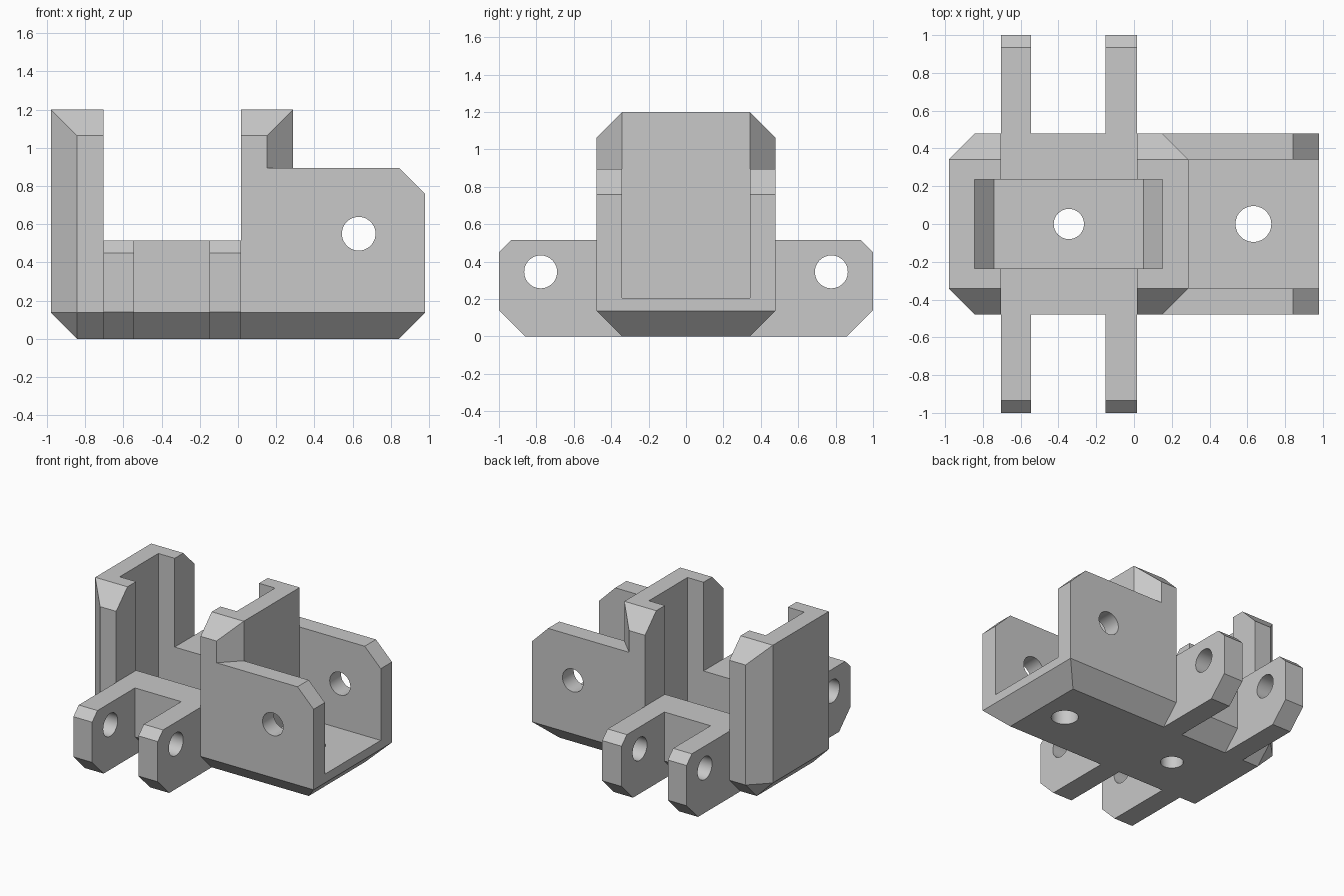
import bpy, bmesh
from mathutils import Vector

if "Cube" in bpy.data.objects:
    bpy.data.objects.remove(bpy.data.objects["Cube"], do_unlink=True)

HALF_X, HALF_Y, TOP = 0.98, 0.478, 1.2
CHAMFER = 0.137
JAW_L, JAW_R = -0.705, 0.015      # facing sides of the two jaws
JAW_BACK = 0.288                  # wall between pocket and channel
DECK, CHEEK = 0.515, 0.895        # heights of the saddle and channel cheeks
INNER = HALF_Y - CHAMFER

grey = bpy.data.materials.new("light grey plastic")
grey.use_nodes = True
grey.diffuse_color = (0.58, 0.58, 0.58, 1)
grey.node_tree.nodes["Principled BSDF"].inputs["Base Color"].default_value = grey.diffuse_color


def to_object(name, bm):
    bmesh.ops.recalc_face_normals(bm, faces=bm.faces)
    mesh = bpy.data.meshes.new(name)
    bm.to_mesh(mesh)
    bm.free()
    obj = bpy.data.objects.new(name, mesh)
    bpy.context.collection.objects.link(obj)
    return obj


def prism(name, profile, axis, lo, hi):
    """Extrude a 2D profile along an axis; profile uses the other two axes in order."""
    bm = bmesh.new()

    def point(p, depth):
        co = list(p)
        co.insert("xyz".index(axis), depth)
        return bm.verts.new(co)

    face = bm.faces.new([point(p, lo) for p in profile])
    moved = bmesh.ops.extrude_face_region(bm, geom=[face])["geom"]
    shift = Vector((0, 0, 0))
    shift["xyz".index(axis)] = hi - lo
    bmesh.ops.translate(bm, vec=shift,
                        verts=[v for v in moved if isinstance(v, bmesh.types.BMVert)])
    return to_object(name, bm)


def box(name, x, y, z):
    return prism(name, [(x[0], y[0]), (x[1], y[0]), (x[1], y[1]), (x[0], y[1])], "z", *z)


def rod(name, radius, axis, centre, lo, hi):
    """Round bar along an axis, used for drilling."""
    from math import cos, sin, tau
    n = 48
    ring = [(centre[0] + radius * cos(tau * i / n),
             centre[1] + radius * sin(tau * i / n)) for i in range(n)]
    return prism(name, ring, axis, lo, hi)


def combine(target, other, operation):
    other.hide_render = True
    mod = target.modifiers.new("combine", "BOOLEAN")
    mod.operation, mod.solver, mod.object = operation, "EXACT", other
    bpy.context.view_layer.objects.active = target
    bpy.ops.object.modifier_apply(modifier=mod.name)
    bpy.data.objects.remove(other, do_unlink=True)


# Main block with chamfered bottom, left corners and long top edges
body = box("bracket_body", (-HALF_X, HALF_X), (-HALF_Y, HALF_Y), (0, TOP))
body.data.materials.append(grey)
bm = bmesh.new()
bm.from_mesh(body.data)


def chamfered(edge):
    mid = (edge.verts[0].co + edge.verts[1].co) / 2
    bottom = mid.z < 0.01
    left_corner = mid.x < -0.9 and abs(mid.y) > 0.4
    long_top = mid.z > 1.1 and abs(mid.y) > 0.4
    return bottom or left_corner or long_top


bmesh.ops.bevel(bm, geom=[e for e in bm.edges if chamfered(e)], offset=CHAMFER,
                offset_type="OFFSET", segments=1, affect="EDGES", profile=0.5)
bm.to_mesh(body.data)
bm.free()

# Hinge arms run through the block and stick out front and back
half_arm = [(0.86, 0), (1, 0.14), (1, 0.45), (0.935, DECK)]
arm_profile = half_arm + [(-y, z) for y, z in reversed(half_arm)]
for lo, hi in ((JAW_L, -0.545), (-0.15, JAW_R)):
    combine(body, prism("hinge_arm", arm_profile, "x", lo, hi), "UNION")

# Gap between the jaws, and the space above the channel cheeks
combine(body, box("jaw_gap", (JAW_L, JAW_R), (-0.6, 0.6), (DECK, 1.4)), "DIFFERENCE")
combine(body, box("cheek_space", (JAW_BACK, 1.2), (-0.6, 0.6), (CHEEK, 1.4)), "DIFFERENCE")

# Open channel at the right end and the chamfered cheek corners
combine(body, box("channel", (JAW_BACK, 1.2), (-INNER, INNER), (0.205, 1.4)), "DIFFERENCE")
corner = [(HALF_X - CHAMFER - 0.1, CHEEK + 0.1), (HALF_X + 0.1, CHEEK + 0.1),
          (HALF_X + 0.1, CHEEK - CHAMFER - 0.1)]
combine(body, prism("cheek_corner", corner, "y", -0.6, 0.6), "DIFFERENCE")

# Upright chamfers on the outer corners of the right jaw
for s in (-1, 1):
    wedge = [(JAW_BACK + 0.1, s * (INNER - 0.1)), (JAW_BACK + 0.1, s * (HALF_Y + 0.1)),
             (JAW_BACK - CHAMFER - 0.1, s * (HALF_Y + 0.1))]
    combine(body, prism("jaw_corner", wedge, "z", CHEEK, 1.4), "DIFFERENCE")

# Deep pocket with sloped ends, shared by both jaws
pocket = [(-0.74, 0.14), (0.05, 0.14), (0.152, 0.25), (0.152, 1.4),
          (-0.845, 1.4), (-0.845, 0.25)]
combine(body, prism("pocket", pocket, "y", -0.235, 0.235), "DIFFERENCE")

# Drilled holes: cheeks, floors and hinge arms
holes = [(0.088, "y", (0.632, 0.55), -0.6, 0.6),
         (0.095, "z", (0.632, 0), -0.1, 0.3),
         (0.08, "z", (-0.345, 0), -0.1, 0.3),
         (0.088, "x", (0.777, 0.345), -0.8, 0.1),
         (0.088, "x", (-0.777, 0.345), -0.8, 0.1)]
for hole in holes:
    combine(body, rod("hole", *hole), "DIFFERENCE")

# Flat faces with only the round holes smoothed
bpy.ops.object.select_all(action="DESELECT")
body.select_set(True)
bpy.context.view_layer.objects.active = body
bpy.ops.object.shade_smooth_by_angle(angle=0.4)
